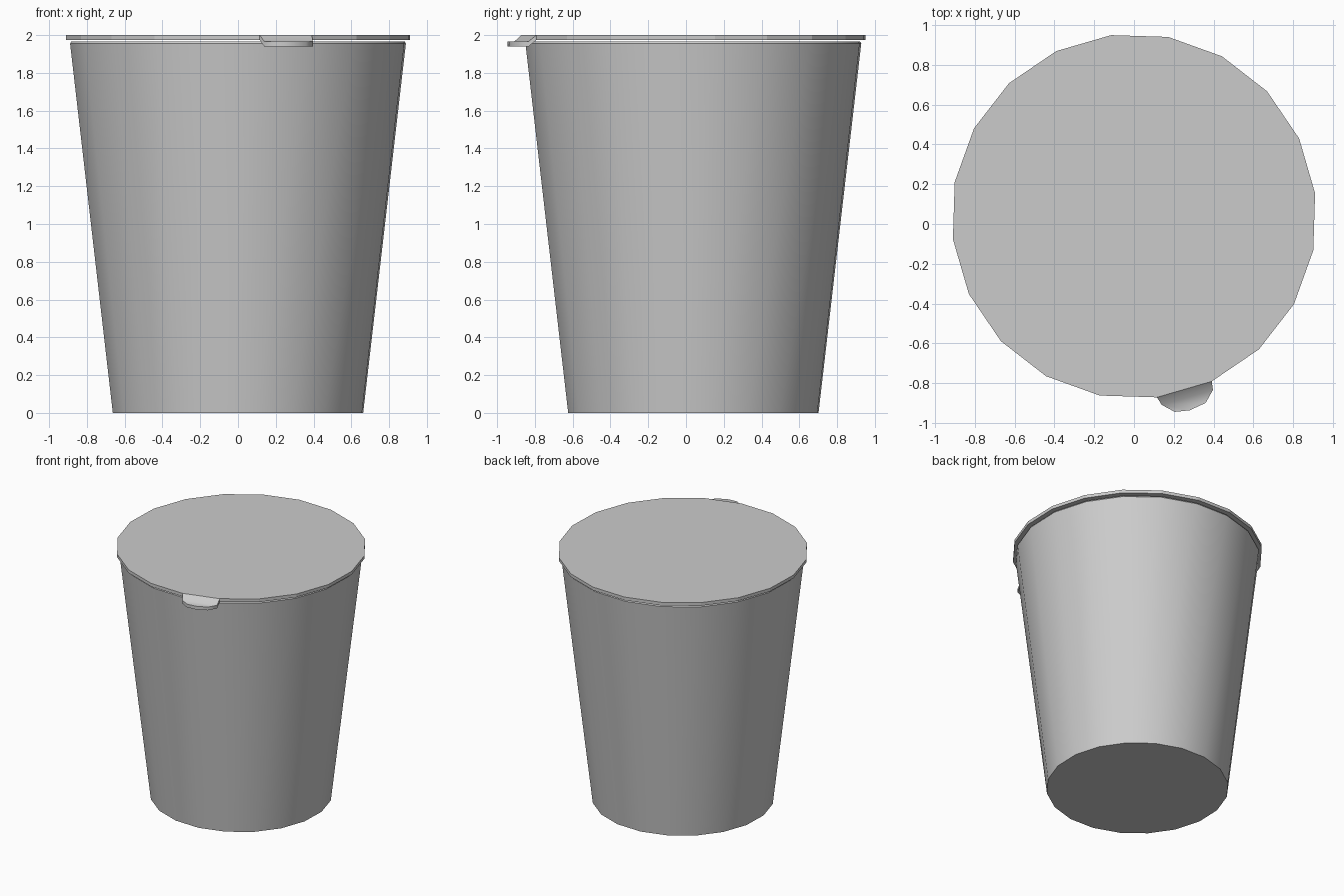
import bpy, bmesh, math
from math import cos, sin, radians

if "Cube" in bpy.data.objects:
    bpy.data.objects.remove(bpy.data.objects["Cube"])

SIDES, TURN, CY = 20, radians(7.2), 0.039


def ring(bm, r, z):
    return [bm.verts.new((r * cos(TURN + math.tau * i / SIDES),
                          CY + r * sin(TURN + math.tau * i / SIDES), z)) for i in range(SIDES)]


def finish(bm, name, angle=None):
    bmesh.ops.recalc_face_normals(bm, faces=bm.faces)
    me = bpy.data.meshes.new(name)
    bm.to_mesh(me)
    bm.free()
    ob = bpy.data.objects.new(name, me)
    bpy.context.collection.objects.link(ob)
    if angle:
        bpy.ops.object.select_all(action='DESELECT')
        ob.select_set(True)
        bpy.context.view_layer.objects.active = ob
        bpy.ops.object.shade_smooth_by_angle(angle=radians(angle))
    return ob


def turned(name, profile, angle=None):
    """Revolve an (r, z) profile and cap both ends."""
    bm = bmesh.new()
    rings = [ring(bm, r, z) for r, z in profile]
    for a, b in zip(rings, rings[1:]):
        for i in range(SIDES):
            j = (i + 1) % SIDES
            bm.faces.new((a[i], a[j], b[j], b[i]))
    bm.faces.new(rings[0])
    bm.faces.new(rings[-1])
    return finish(bm, name, angle)


# Tapered hollow cup with a softened lip
turned("cup", [(0.668, 0), (0.896, 1.955), (0.890, 1.965), (0.875, 1.965), (0.655, 0.03)], 30)

# Thin flat lid floating just above the lip
turned("lid", [(0.918, 1.974), (0.918, 2.0)])

# Pull tab bent down from one lid edge
a0, a1 = (TURN - radians(90), TURN - radians(72))
root = [(0.918 * cos(a), CY + 0.918 * sin(a)) for a in (a0, a1)]
tip = [(0.397, -0.835), (0.36, -0.90), (0.28, -0.937), (0.205, -0.945), (0.14, -0.91)]
bm = bmesh.new()
layers = []
for drop in (0, 0.026):
    r = [bm.verts.new((x, y, 2.0 - drop)) for x, y in root]
    t = [bm.verts.new((x, y, 1.965 - drop)) for x, y in tip]
    bm.faces.new((r[0], r[1], t[0], t[-1]))
    bm.faces.new(t)
    layers.append(r + t)
top, bottom = layers
for i in range(len(top)):
    j = (i + 1) % len(top)
    bm.faces.new((top[i], top[j], bottom[j], bottom[i]))
finish(bm, "pull_tab", 50)
